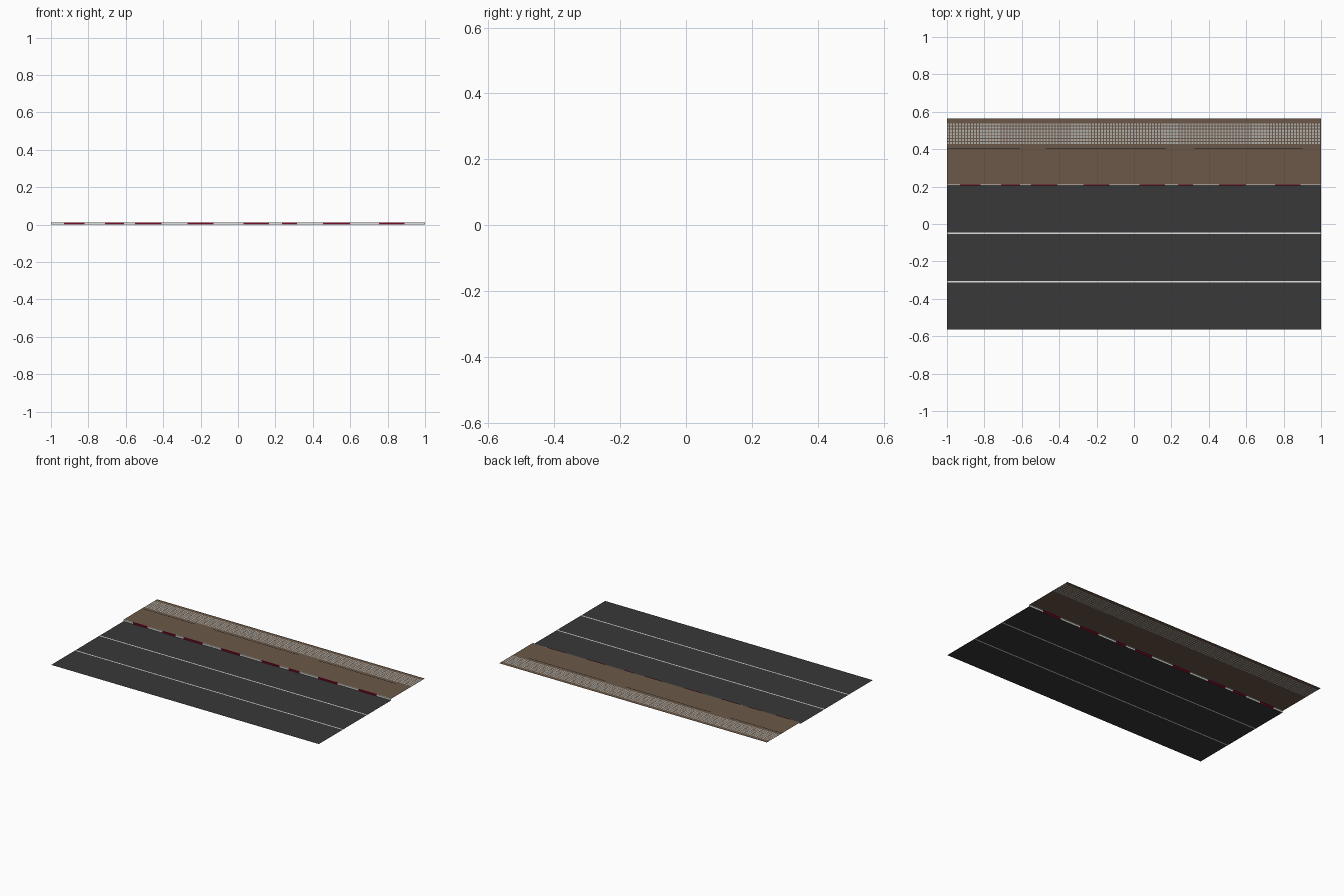
import bpy, bmesh

if "Cube" in bpy.data.objects:
    bpy.data.objects.remove(bpy.data.objects["Cube"])


def material(name, rgb):
    m = bpy.data.materials.new(name)
    m.diffuse_color = (*rgb, 1)
    m.use_nodes = True
    m.node_tree.nodes["Principled BSDF"].inputs["Base Color"].default_value = m.diffuse_color
    return m


ASPHALT = material("asphalt", (0.04, 0.04, 0.04))
BROWN = material("brown_paving", (0.147, 0.098, 0.065))
WHITE = material("white_paint", (0.75, 0.75, 0.72))
RED = material("red_paint", (0.2, 0.003, 0.02))
GREY = material("grey_tile", (0.42, 0.42, 0.40))
DARK = material("dark_joint", (0.006, 0.005, 0.004))

HALF = 0.565      # half depth of the street
KERB = 0.21       # front of the pavement
TOP = 0.011       # pavement height


def sheet(name, rects, mats):
    """Flat faces, each given by four corners and a material index."""
    bm = bmesh.new()
    for corners, idx in rects:
        f = bm.faces.new([bm.verts.new(c) for c in corners])
        f.material_index = idx
    bmesh.ops.remove_doubles(bm, verts=bm.verts, dist=1e-5)
    me = bpy.data.meshes.new(name)
    bm.to_mesh(me)
    bm.free()
    for m in mats:
        me.materials.append(m)
    ob = bpy.data.objects.new(name, me)
    bpy.context.collection.objects.link(ob)
    return ob


def flat(x0, x1, y0, y1, z):
    return [(x0, y0, z), (x1, y0, z), (x1, y1, z), (x0, y1, z)]


# Road: three lanes split by two painted lines
ys = [-HALF, -0.313, -0.305, -0.054, -0.046, KERB - 0.004]
sheet("road", [(flat(-1, 1, a, b, 0), i % 2)
               for i, (a, b) in enumerate(zip(ys, ys[1:]))], [ASPHALT, WHITE])

# Kerb: alternating white and red lengths, front face and narrow top
xs = [-1, -.93, -.82, -.71, -.61, -.55, -.41, -.27, -.13, .03, .165,
      .235, .315, .455, .60, .755, .89, 1]
k0, k1 = KERB - 0.004, KERB + 0.002
kerb = []
for i, (a, b) in enumerate(zip(xs, xs[1:])):
    kerb.append(([(a, k0, 0), (b, k0, 0), (b, k0, TOP), (a, k0, TOP)], i % 2))
    kerb.append((flat(a, b, k0, k1, TOP), i % 2))
sheet("kerb", kerb, [WHITE, RED])

# Pavement: plain strips around the tiled band
T0, T1 = 0.428, 0.542
sheet("pavement", [(flat(-1, 1, k1, T0, TOP), 0),
                   (flat(-1, 1, T1, HALF, TOP), 0)], [BROWN])

# Tiled band: small grey squares with brown joints
ROWS, COLS, GAP = 7, 124, 0.3
px, py = 2 / COLS, (T1 - T0) / ROWS
band = []
for c in range(COLS):
    x0, x1 = -1 + c * px, -1 + (c + 1) * px
    xm = x1 - GAP * px
    band.append((flat(xm, x1, T0, T1, TOP), 0))
    for r in range(ROWS):
        y0, y1 = T0 + r * py, T0 + (r + 1) * py
        ym = y1 - GAP * py
        band.append((flat(x0, xm, y0, ym, TOP), 1))
        band.append((flat(x0, xm, ym, y1, TOP), 0))
sheet("tiled_band", band, [BROWN, GREY])

# Dark joint along the pavement
zj = TOP + 0.0004
sheet("pavement_joint", [(flat(a, b, 0.400, 0.4045, zj), 0)
                         for a, b in ((-1, -.61), (-.47, .17), (.32, .9))], [DARK])
